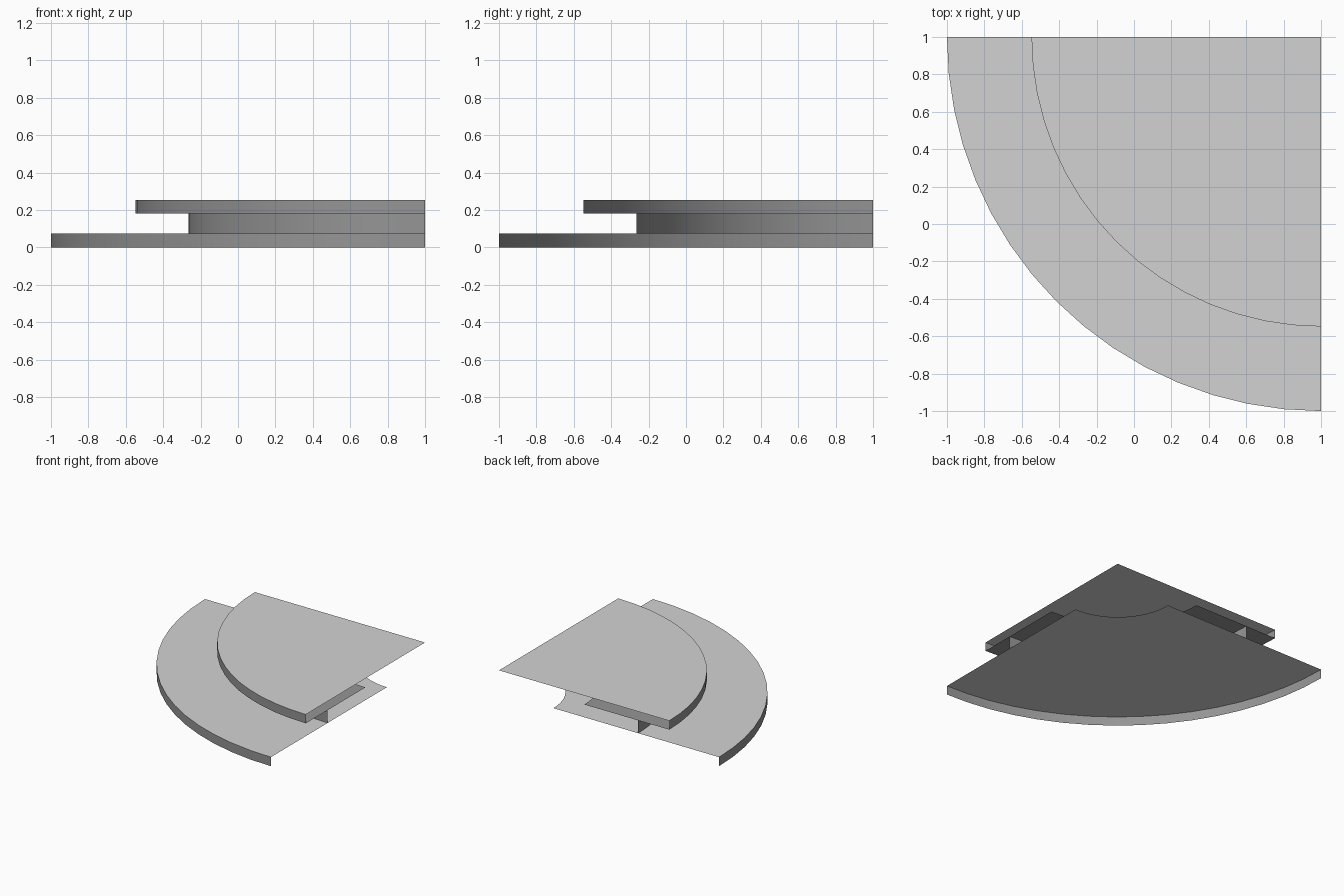
import bpy, math

cube = bpy.data.objects.get("Cube")
if cube:
    bpy.data.objects.remove(cube)

SEGMENTS = 16
CORNER = (1.0, 1.0)
BASE_H, RISER_TOP, TOP_H = 0.075, 0.18, 0.253


def material(name, value):
    mat = bpy.data.materials.new(name)
    mat.use_nodes = True
    colour = (value, value, value, 1)
    mat.diffuse_color = colour
    mat.node_tree.nodes["Principled BSDF"].inputs["Base Color"].default_value = colour
    return mat


light_grey = material("light grey", 0.65)
mid_grey = material("mid grey", 0.3)


def quarter_sweep(name, start, end, mat):
    """Sweep a (radius, height) line a quarter turn around the corner."""
    verts, faces = [], []
    for i in range(SEGMENTS + 1):
        a = math.pi + math.pi / 2 * i / SEGMENTS
        for r, z in (start, end):
            verts.append((CORNER[0] + r * math.cos(a), CORNER[1] + r * math.sin(a), z))
    for i in range(SEGMENTS):
        k = 2 * i
        if start[0] == 0:
            faces.append((0, k + 1, k + 3))
        else:
            faces.append((k, k + 1, k + 3, k + 2))
    mesh = bpy.data.meshes.new(name)
    mesh.from_pydata(verts, [], faces)
    mesh.materials.append(mat)
    # Drop the unused repeats of the corner point
    if start[0] == 0:
        import bmesh
        bm = bmesh.new()
        bm.from_mesh(mesh)
        loose = [v for v in bm.verts if not v.link_faces]
        bmesh.ops.delete(bm, geom=loose, context='VERTS')
        bm.to_mesh(mesh)
        bm.free()
    mesh.shade_smooth()
    obj = bpy.data.objects.new(name, mesh)
    bpy.context.collection.objects.link(obj)
    return obj


# Lower step: open-bottomed, with a nosing band and a cut-away inner corner
quarter_sweep("lower_tread", (0.495, BASE_H), (2, BASE_H), light_grey)
quarter_sweep("lower_nosing", (2, BASE_H), (2, 0), mid_grey)

# Recessed riser between the steps
quarter_sweep("upper_riser", (1.265, RISER_TOP), (1.265, BASE_H), mid_grey)

# Upper step: full sector on top, nosing band and soffit ring beneath
quarter_sweep("upper_tread", (0, TOP_H), (1.548, TOP_H), light_grey)
quarter_sweep("upper_nosing", (1.548, TOP_H), (1.548, RISER_TOP), mid_grey)
quarter_sweep("upper_soffit", (1.548, RISER_TOP), (0.775, RISER_TOP), mid_grey)
